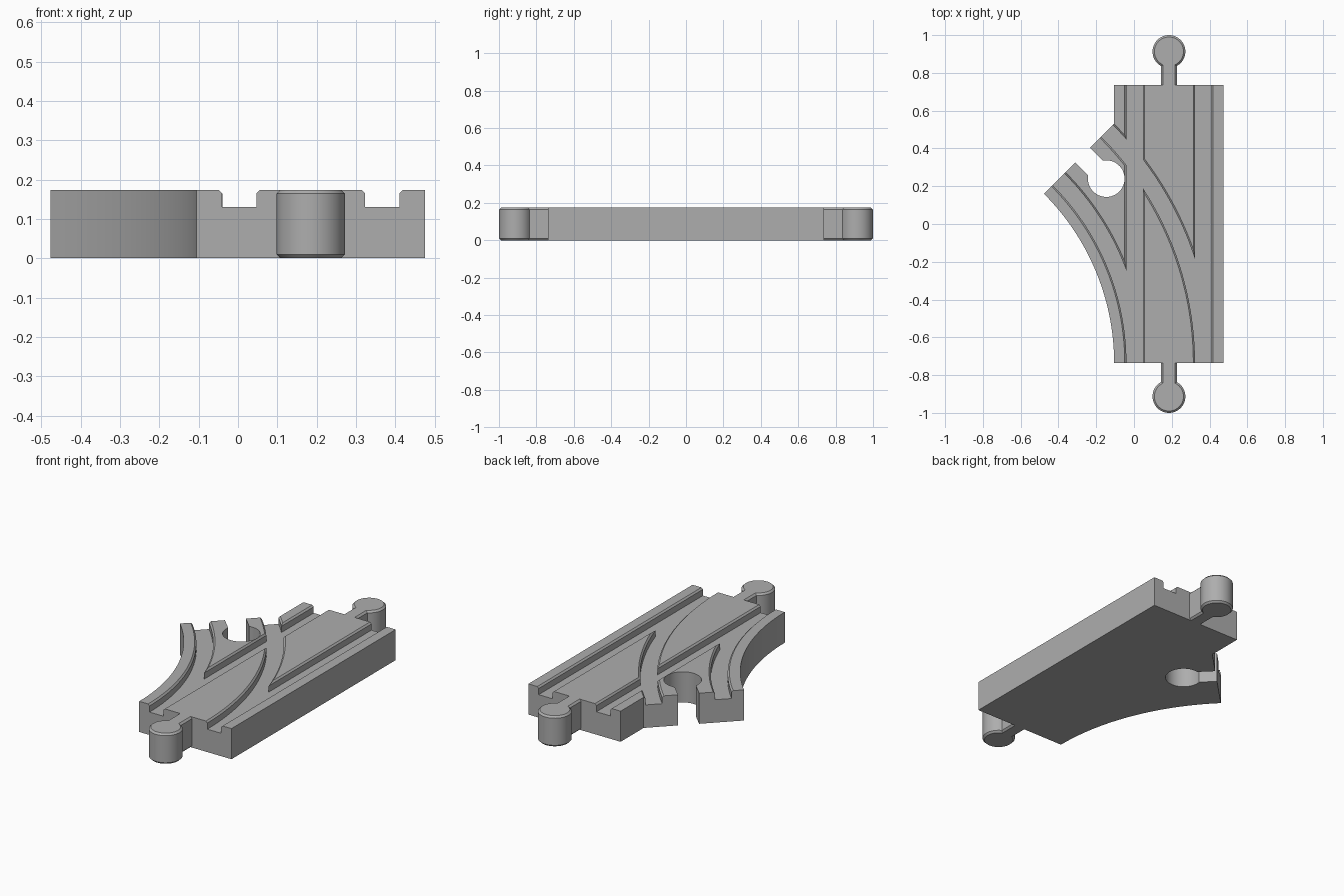
import bpy
import bmesh
from math import sin, cos, pi, radians, asin, sqrt
from mathutils import Vector

if "Cube" in bpy.data.objects:
    bpy.data.objects.remove(bpy.data.objects["Cube"])

HEIGHT, FLOOR, CHAMFER = 0.174, 0.13, 0.009
MID_X, HALF_W, HALF_L = 0.185, 0.29, 0.737      # straight track
BEND = Vector((-1.373, -HALF_L))                # centre of the curved branch
MID_R = MID_X - BEND.x
TURN = radians(45)
GROOVE_IN, GROOVE_OUT = 0.138, 0.225            # groove walls from the track middle
PEG_R, NECK, REACH = 0.087, 0.042, 0.176

wood = bpy.data.materials.new("plain grey")
wood.use_nodes = True
wood.diffuse_color = (0.42, 0.42, 0.42, 1)
wood.node_tree.nodes["Principled BSDF"].inputs["Base Color"].default_value = wood.diffuse_color


def finish(name, bm):
    bmesh.ops.recalc_face_normals(bm, faces=bm.faces)
    mesh = bpy.data.meshes.new(name)
    bm.to_mesh(mesh)
    bm.free()
    mesh.materials.append(wood)
    obj = bpy.data.objects.new(name, mesh)
    bpy.context.collection.objects.link(obj)
    return obj


def prism(name, outline, low, high, rim=0):
    bm = bmesh.new()
    base = bm.faces.new([bm.verts.new((x, y, low)) for x, y in outline])
    top = bmesh.ops.extrude_face_region(bm, geom=[base], use_keep_orig=True)["geom"]
    bmesh.ops.translate(bm, vec=(0, 0, high - low),
                        verts=[v for v in top if isinstance(v, bmesh.types.BMVert)])
    bmesh.ops.recalc_face_normals(bm, faces=bm.faces)
    if rim:
        edges = [e for e in bm.edges if abs(e.verts[0].co.z - e.verts[1].co.z) < 1e-5]
        bmesh.ops.bevel(bm, geom=edges, offset=rim, segments=1, affect='EDGES')
    return finish(name, bm)


def sweep(name, path, side):
    """Groove cutter: chamfered cross-section carried along (point, outward) pairs."""
    a, b = sorted((side * GROOVE_IN, side * GROOVE_OUT))
    over = 0.01
    flare = CHAMFER + over
    section = [(a, FLOOR), (b, FLOOR), (b, HEIGHT - CHAMFER), (b + flare, HEIGHT + over),
               (a - flare, HEIGHT + over), (a, HEIGHT - CHAMFER)]
    bm = bmesh.new()
    rings = [[bm.verts.new((*(p + out * s), z)) for s, z in section] for p, out in path]
    n = len(section)
    for r, q in zip(rings, rings[1:]):
        for i in range(n):
            j = (i + 1) % n
            bm.faces.new((r[i], r[j], q[j], q[i]))
    bm.faces.new(rings[0])
    bm.faces.new(rings[-1])
    return finish(name, bm)


def radial(angle):
    return Vector((cos(angle), sin(angle)))


def lollipop(centre, direction, radius, half, length, steps=40):
    """Round head with a straight neck running along direction."""
    side = Vector((-direction.y, direction.x))
    gap = asin(half / radius)
    pts = []
    for i in range(steps + 1):
        t = gap + (2 * pi - 2 * gap) * i / steps
        pts.append(centre + radius * (direction * cos(t) + side * sin(t)))
    pts.append(centre + direction * length - side * half)
    pts.append(centre + direction * length + side * half)
    return pts


# Track body: straight piece with the branch joined in one outline
left, right = MID_X - HALF_W, MID_X + HALF_W
inner_r = MID_R - HALF_W
tip = BEND + inner_r * radial(TURN)
outline = [(left, -HALF_L), (right, -HALF_L), (right, HALF_L), (left, HALF_L),
           (left, tip.y + left - tip.x)]
outline += [BEND + inner_r * radial(TURN * (1 - i / 32)) for i in range(32)]
body = prism("track_body", outline, 0, HEIGHT)

# Wheel grooves along the straight and along the branch
across = Vector((1, 0))
straight = [(Vector((MID_X, y)), across) for y in (-HALF_L - 0.05, HALF_L + 0.05)]
curve = []
for i in range(42):
    angle = radians(-1.7 + 49 * i / 41)
    curve.append((BEND + MID_R * radial(angle), radial(angle)))
cutters = [sweep("groove_cutter", path, side) for path in (straight, curve) for side in (-1, 1)]

# Socket at the end of the branch
along = radial(TURN + pi / 2)
socket = BEND + MID_R * radial(TURN) - along * REACH
cutters.append(prism("socket_cutter", lollipop(socket, along, 0.097, 0.055, REACH + 0.06),
                     -0.05, HEIGHT + 0.05))

bpy.context.view_layer.objects.active = body
for cutter in cutters:
    mod = body.modifiers.new("cut", 'BOOLEAN')
    mod.operation, mod.solver, mod.object = 'DIFFERENCE', 'EXACT', cutter
    bpy.ops.object.modifier_apply(modifier=mod.name)
    bpy.data.objects.remove(cutter)

# Connector pegs at both ends of the straight
parts = [body]
for name, s in (("front_peg", -1), ("back_peg", 1)):
    centre = Vector((MID_X, s * (HALF_L + REACH)))
    parts.append(prism(name, lollipop(centre, Vector((0, -s)), PEG_R, NECK, REACH + 0.01),
                       0, HEIGHT, rim=0.01))

bpy.ops.object.select_all(action='DESELECT')
for part in parts:
    part.select_set(True)
bpy.ops.object.shade_smooth_by_angle(angle=radians(30))
